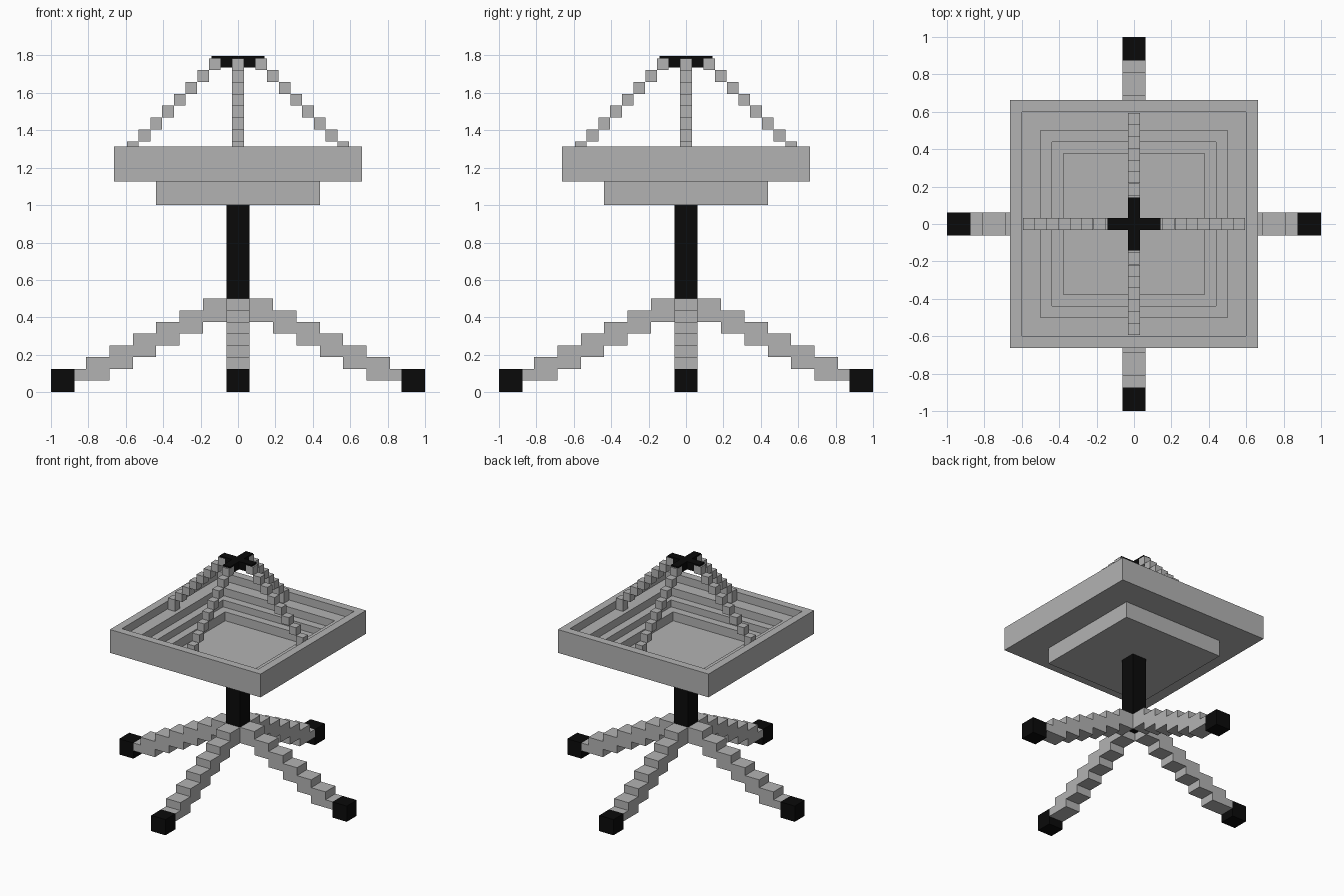
import bpy, bmesh
from mathutils import Matrix, Vector

U = 1 / 16  # block unit

cube = bpy.data.objects.get("Cube")
if cube:
    bpy.data.objects.remove(cube, do_unlink=True)


def material(name, value):
    mat = bpy.data.materials.new(name)
    mat.use_nodes = True
    color = (value, value, value, 1)
    mat.diffuse_color = color
    bsdf = mat.node_tree.nodes["Principled BSDF"]
    bsdf.inputs["Base Color"].default_value = color
    bsdf.inputs["Roughness"].default_value = 0.9
    return mat


grey = material("light_grey", 0.45)
black = material("black", 0.003)


def add_box(bm, low, high):
    low, high = Vector(low), Vector(high)
    size = Matrix.Diagonal((high - low).to_4d())
    bmesh.ops.create_cube(bm, size=1, matrix=Matrix.Translation((low + high) / 2) @ size)


def finish(bm, name, mat):
    bmesh.ops.recalc_face_normals(bm, faces=bm.faces)
    mesh = bpy.data.meshes.new(name)
    bm.to_mesh(mesh)
    bm.free()
    mesh.materials.append(mat)
    obj = bpy.data.objects.new(name, mesh)
    bpy.context.collection.objects.link(obj)
    return obj


def boxes(name, mat, spans):
    bm = bmesh.new()
    for low, high in spans:
        add_box(bm, low, high)
    return finish(bm, name, mat)


def four_around(obj, names):
    # place the +x part on all four sides
    for i, side in enumerate(names):
        part = obj if i == 0 else bpy.data.objects.new("part", obj.data)
        if i:
            bpy.context.collection.objects.link(part)
        part.name = obj.data.name + "_" + side
        part.rotation_euler.z = i * 1.5707963


SIDES = ("left", "back", "right", "front")

# Stepped legs: overlapping slabs running down and outwards
slabs = []
for k in range(7):
    start = U * (2 * k - 1) if k else U
    end = min(U * (2 * k + 3), 14 * U)
    top = 0.5 - k * U
    slabs.append(((start, -U, top - U), (end, U, top)))
four_around(boxes("leg", grey, slabs), SIDES)

# Feet
four_around(boxes("foot", black, [((14 * U, -U, 0), (1, U, 2 * U))]), SIDES)

# Post
boxes("post", black, [((-U, -U, 7 * U), (U, U, 1))])

# Terraced square tray: rings of (half width, height), from below to the inner floor
profile = [(0.4375, 1.0), (0.4375, 1.1275), (0.662, 1.1275), (0.662, 1.3125),
           (0.6, 1.3125), (0.6, 1.25), (0.5, 1.25), (0.5, 1.1875),
           (0.4375, 1.1875), (0.4375, 1.133), (0.376, 1.133), (0.376, 1.0625)]
bm = bmesh.new()
corners = ((-1, -1), (1, -1), (1, 1), (-1, 1))
rings = [[bm.verts.new((r * x, r * y, z)) for x, y in corners] for r, z in profile]
for a, b in zip(rings, rings[1:]):
    for i in range(4):
        j = (i + 1) % 4
        bm.faces.new((a[i], a[j], b[j], b[i]))
bm.faces.new(rings[0][::-1])
bm.faces.new(rings[-1])
finish(bm, "tray", grey)

# Stair-like struts rising from the tray to the cap
half = U / 2
cubes = []
for k in range(8):
    outer = 0.155 + k * U * 1.003
    top = 1.785 - k * 0.0634
    low = top - 0.0634 if k < 7 else 1.25
    cubes.append(((outer - U, -half, low), (outer, half, top)))
four_around(boxes("strut", grey, cubes), SIDES)

# Cross-shaped cap
arm, w = 0.143, half - 0.0005
boxes("cap", black, [((-arm, -w, 1.735), (arm, w, 1.797)),
                     ((-w, -arm, 1.735), (w, -w, 1.797)),
                     ((-w, w, 1.735), (w, arm, 1.797))])
